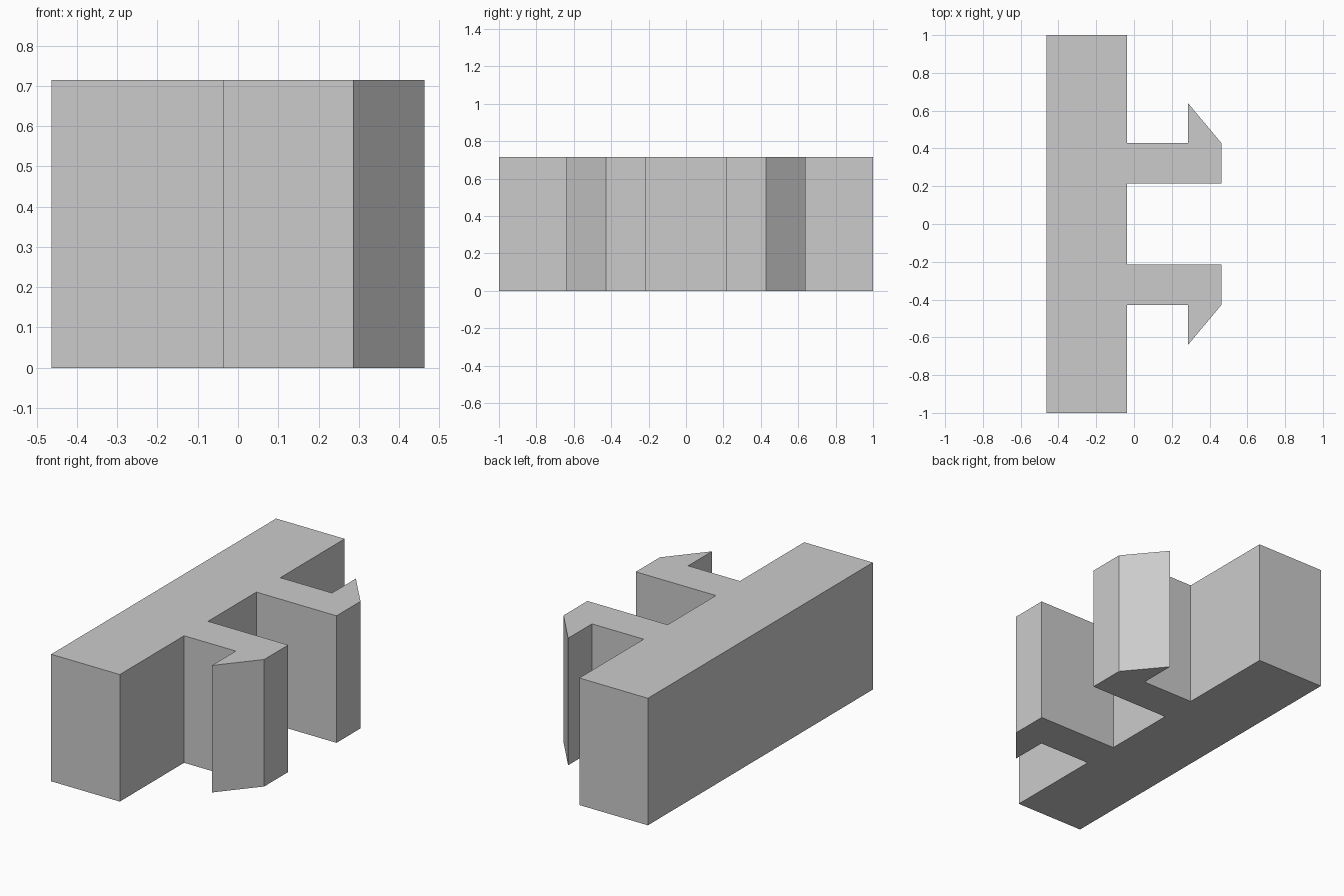
import bpy
import bmesh

default = bpy.data.objects.get("Cube")
if default:
    bpy.data.objects.remove(default, do_unlink=True)

HEIGHT = 0.715

# Plain grey material
grey = bpy.data.materials.new("plain_grey")
grey.use_nodes = True
colour = (0.6, 0.6, 0.6, 1.0)
grey.diffuse_color = colour
grey.node_tree.nodes["Principled BSDF"].inputs["Base Color"].default_value = colour

# Half outline: back bar, then one arm with its barbed hook
back, bar, barb, tip = -0.463, -0.036, 0.286, 0.463
inner, outer, point = 0.215, 0.428, 0.64
half = [(bar, inner), (tip, inner), (tip, outer), (barb, point),
        (barb, outer), (bar, outer), (bar, 1), (back, 1)]
# Mirror across y = 0 to close the outline
outline = half + [(x, -y) for x, y in reversed(half)]

# Extrude the outline upward into the clip
bm = bmesh.new()
base = bm.faces.new([bm.verts.new((x, y, 0)) for x, y in outline])
top = bmesh.ops.extrude_face_region(bm, geom=[base], use_keep_orig=True)
verts = [g for g in top["geom"] if isinstance(g, bmesh.types.BMVert)]
bmesh.ops.translate(bm, verts=verts, vec=(0, 0, HEIGHT))
bmesh.ops.recalc_face_normals(bm, faces=bm.faces[:])

mesh = bpy.data.meshes.new("snap_clip")
bm.to_mesh(mesh)
bm.free()
mesh.materials.append(grey)
clip = bpy.data.objects.new("snap_clip", mesh)
bpy.context.scene.collection.objects.link(clip)
